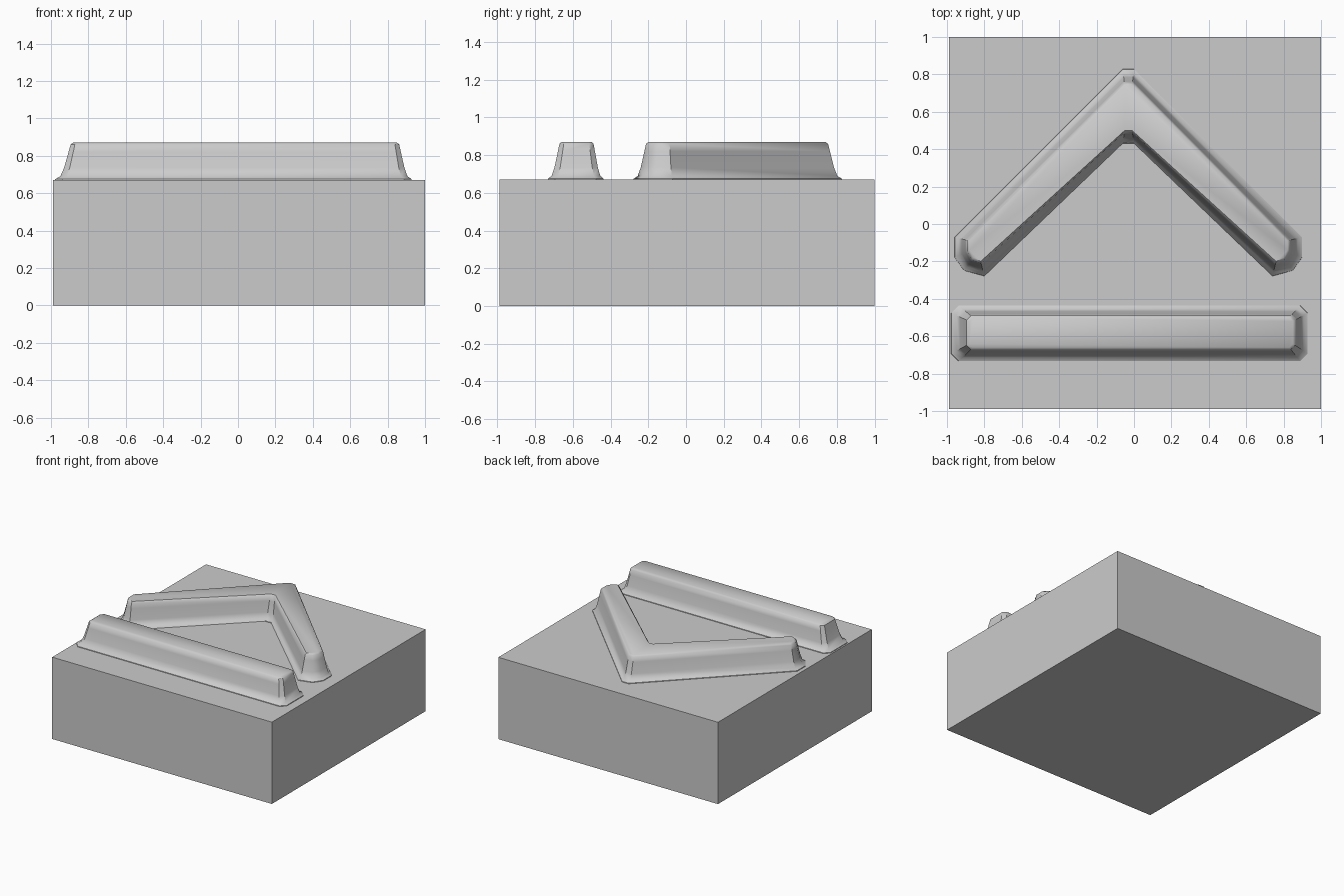
import bpy
import bmesh
import math

cube = bpy.data.objects.get("Cube")
if cube:
    bpy.data.objects.remove(cube, do_unlink=True)

grey = bpy.data.materials.new("plain_grey")
grey.use_nodes = True
grey.diffuse_color = (0.6, 0.6, 0.6, 1)
grey.node_tree.nodes["Principled BSDF"].inputs["Base Color"].default_value = (0.6, 0.6, 0.6, 1)

# Wall profile shared by the raised parts: (inset fraction, height)
WALL = [(0, 0.66), (0.03, 0.675), (0.3, 0.69), (0.5, 0.735), (0.74, 0.82), (0.85, 0.86), (1, 0.87)]


def loft(name, base, top, levels):
    """Closed solid blending from a base outline to a top outline."""
    bm = bmesh.new()
    rings = [[bm.verts.new((a[0] + (b[0] - a[0]) * t, a[1] + (b[1] - a[1]) * t, z))
              for a, b in zip(base, top)] for t, z in levels]
    n = len(base)
    for low, high in zip(rings, rings[1:]):
        for i in range(n):
            j = (i + 1) % n
            bm.faces.new((low[i], low[j], high[j], high[i]))
    bm.faces.new(rings[0])
    bm.faces.new(rings[-1])
    bmesh.ops.recalc_face_normals(bm, faces=bm.faces)
    mesh = bpy.data.meshes.new(name)
    bm.to_mesh(mesh)
    bm.free()
    mesh.materials.append(grey)
    obj = bpy.data.objects.new(name, mesh)
    bpy.context.collection.objects.link(obj)
    return obj


def rectangle(x0, x1, y0, y1, c):
    """Rectangle outline with corners cut by c."""
    return [(x0 + c, y0), (x1 - c, y0), (x1, y0 + c), (x1, y1 - c),
            (x1 - c, y1), (x0 + c, y1), (x0, y1 - c), (x0, y0 + c)]


def mirrored(half, axis):
    """Complete an outline by mirroring its right half about x = axis."""
    return [(axis + x, y) for x, y in half] + [(axis - x, y) for x, y in reversed(half)]


def smooth(obj, angle):
    bpy.ops.object.select_all(action='DESELECT')
    obj.select_set(True)
    bpy.context.view_layer.objects.active = obj
    bpy.ops.object.shade_smooth_by_angle(angle=math.radians(angle))


# Base block
square = [(-0.99, -0.99), (1, -0.99), (1, 1), (-0.99, 1)]
loft("base_block", square, square, [(0, 0), (0, 0.67)])

# Straight raised bar near the front
bar = loft("straight_bar",
           rectangle(-0.98, 0.93, -0.735, -0.435, 0.04),
           rectangle(-0.88, 0.85, -0.66, -0.50, 0.02), WALL)
smooth(bar, 40)

# Raised chevron pointing to the back
chevron_base = [(0.03, 0.83), (0.93, -0.07), (0.93, -0.18), (0.88, -0.25), (0.77, -0.28), (0.03, 0.43)]
chevron_top = [(0.02, 0.74), (0.85, -0.09), (0.85, -0.14), (0.83, -0.18), (0.79, -0.20), (0.02, 0.50)]
chevron = loft("chevron", mirrored(chevron_base, -0.03), mirrored(chevron_top, -0.03), WALL)
smooth(chevron, 40)
